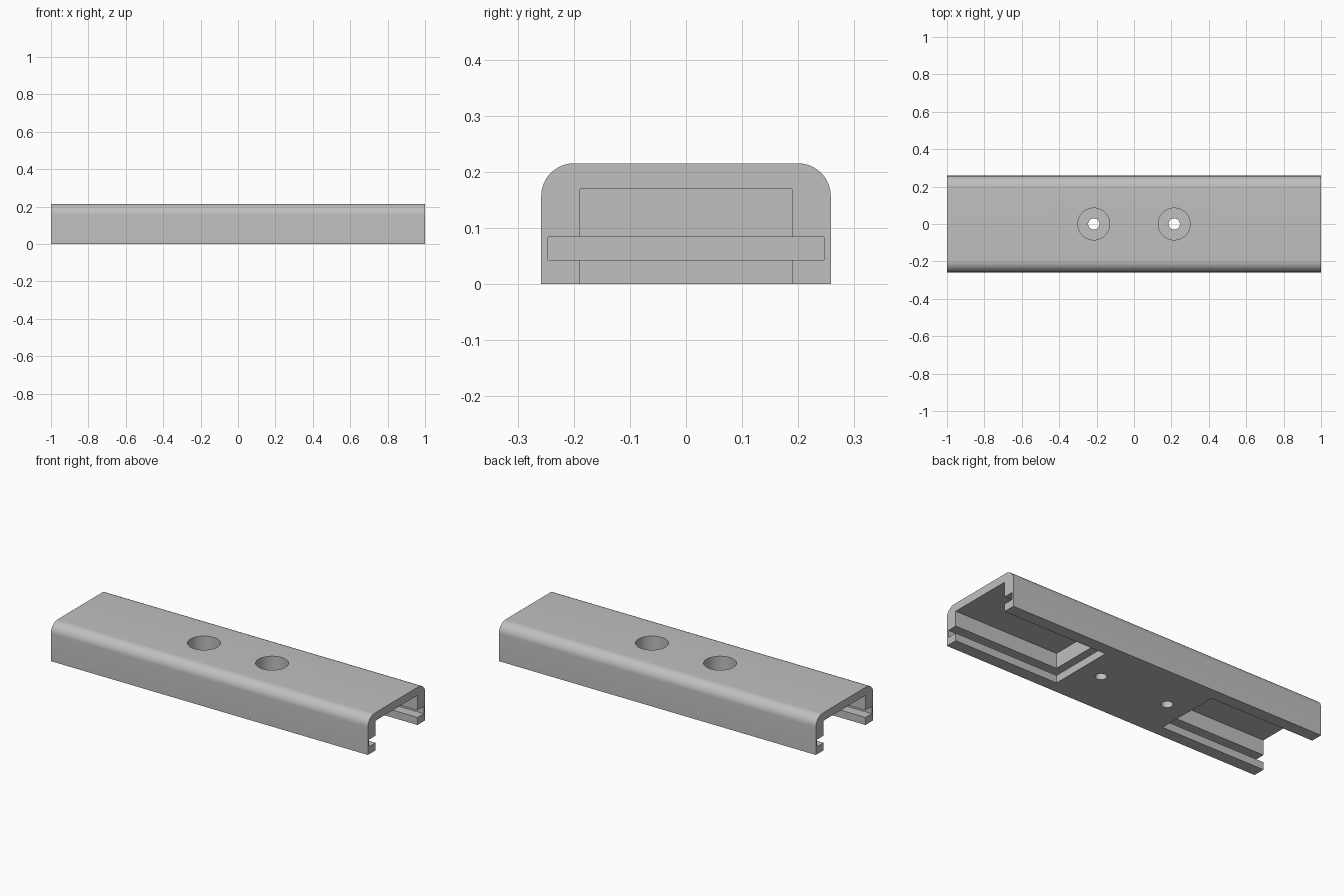
import bpy
import bmesh
import math
from mathutils import Matrix

HALF_LEN, HALF_WIDTH, HEIGHT, ROUND = 1.0, 0.258, 0.215, 0.058

cube = bpy.data.objects.get("Cube")
if cube:
    bpy.data.objects.remove(cube, do_unlink=True)

grey = bpy.data.materials.new("satin grey")
grey.use_nodes = True
grey.diffuse_color = (0.527, 0.527, 0.527, 1)
grey.node_tree.nodes["Principled BSDF"].inputs["Base Color"].default_value = grey.diffuse_color


def add_object(name, bm):
    bmesh.ops.recalc_face_normals(bm, faces=bm.faces)
    mesh = bpy.data.meshes.new(name)
    bm.to_mesh(mesh)
    bm.free()
    mesh.materials.append(grey)
    obj = bpy.data.objects.new(name, mesh)
    bpy.context.collection.objects.link(obj)
    return obj


def box(name, x0, x1, half_y, z0, z1):
    bm = bmesh.new()
    size = Matrix.Diagonal((x1 - x0, 2 * half_y, z1 - z0, 1))
    place = Matrix.Translation(((x0 + x1) / 2, 0, (z0 + z1) / 2))
    bmesh.ops.create_cube(bm, size=1, matrix=place @ size)
    return add_object(name, bm)


def cylinder(name, x, radius, z0, z1):
    bm = bmesh.new()
    bmesh.ops.create_cone(bm, cap_ends=True, segments=64, radius1=radius, radius2=radius,
                          depth=z1 - z0, matrix=Matrix.Translation((x, 0, (z0 + z1) / 2)))
    return add_object(name, bm)


# Body: rounded-top profile swept along x
profile = [(-HALF_WIDTH, 0), (HALF_WIDTH, 0)]
for side, start in ((1, 0), (-1, 90)):
    for i in range(13):
        a = math.radians(start + i * 7.5)
        profile.append((side * (HALF_WIDTH - ROUND) + ROUND * math.cos(a),
                        HEIGHT - ROUND + ROUND * math.sin(a)))
bm = bmesh.new()
face = bm.faces.new([bm.verts.new((-HALF_LEN, y, z)) for y, z in profile])
swept = bmesh.ops.extrude_face_region(bm, geom=[face])["geom"]
bmesh.ops.translate(bm, vec=(2 * HALF_LEN, 0, 0),
                    verts=[v for v in swept if isinstance(v, bmesh.types.BMVert)])
body = add_object("rail_body", bm)

# Pockets, slots and counterbored screw holes, mirrored left and right
cutters = []
for s, label in ((1, "left"), (-1, "right")):
    cutters.append(box(label + "_pocket", *sorted((s * 0.345, s * 1.1)), 0.189, -0.1, 0.169))
    cutters.append(box(label + "_slot", *sorted((s * 0.288, s * 1.1)), 0.246, 0.043, 0.084))
    cutters.append(cylinder(label + "_screw_hole", s * 0.215, 0.03, -0.1, 0.3))
    cutters.append(cylinder(label + "_counterbore", s * 0.215, 0.085, 0.085, 0.3))

bpy.context.view_layer.objects.active = body
for cutter in cutters:
    mod = body.modifiers.new(cutter.name, "BOOLEAN")
    mod.operation = "DIFFERENCE"
    mod.solver = "EXACT"
    mod.object = cutter
    bpy.ops.object.modifier_apply(modifier=mod.name)
for cutter in cutters:
    bpy.data.objects.remove(cutter, do_unlink=True)

# Smooth rounds and bores, sharp edges elsewhere
for obj in bpy.context.selected_objects:
    obj.select_set(False)
body.select_set(True)
bpy.ops.object.shade_smooth_by_angle(angle=math.radians(30))
